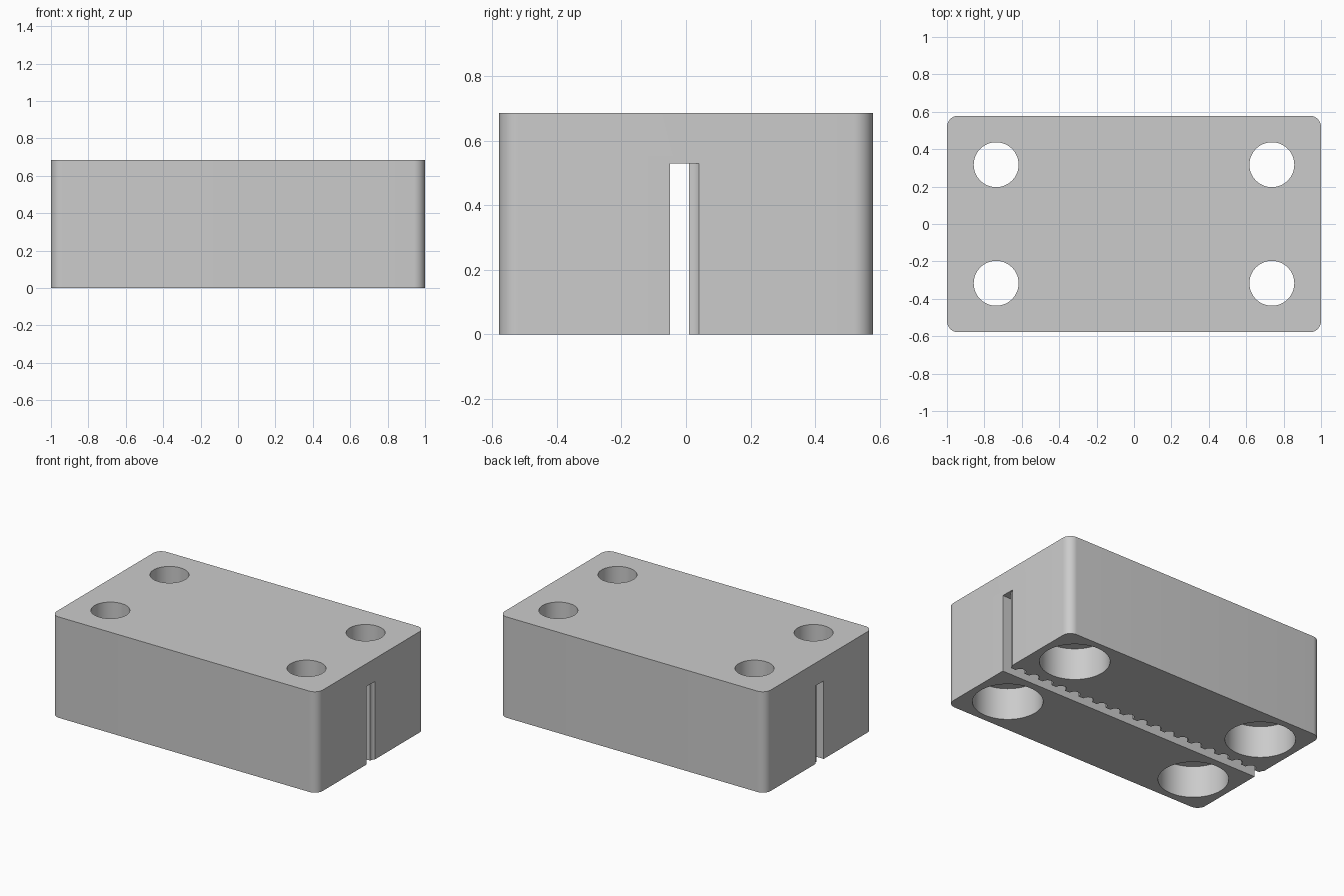
import bpy
import bmesh
from math import sin, cos, pi

old = bpy.data.objects.get("Cube")
if old:
    bpy.data.objects.remove(old, do_unlink=True)

LENGTH, WIDTH, HEIGHT = 2.0, 1.157, 0.685
CORNER = 0.06

grey = bpy.data.materials.new("light grey")
grey.use_nodes = True
colour = (0.6, 0.6, 0.6, 1)
grey.diffuse_color = colour
grey.node_tree.nodes["Principled BSDF"].inputs["Base Color"].default_value = colour


def prism(name, outline, z0, z1):
    """Extrude a counter-clockwise outline from z0 up to z1."""
    bm = bmesh.new()
    base = bm.faces.new([bm.verts.new((x, y, z0)) for x, y in outline])
    top = bmesh.ops.extrude_face_region(bm, geom=[base])["geom"]
    bmesh.ops.translate(bm, vec=(0, 0, z1 - z0),
                        verts=[v for v in top if isinstance(v, bmesh.types.BMVert)])
    bmesh.ops.recalc_face_normals(bm, faces=bm.faces)
    mesh = bpy.data.meshes.new(name)
    bm.to_mesh(mesh)
    bm.free()
    mesh.materials.append(grey)
    obj = bpy.data.objects.new(name, mesh)
    bpy.context.collection.objects.link(obj)
    return obj


def arc(cx, cy, rx, ry, start, end, steps):
    angles = [start + (end - start) * i / steps for i in range(steps + 1)]
    return [(cx + rx * cos(a), cy + ry * sin(a)) for a in angles]


def circle(cx, cy, r, steps=64):
    return arc(cx, cy, r, r, 0, 2 * pi, steps)[:-1]


def cut(target, cutter):
    bpy.context.view_layer.objects.active = target
    mod = target.modifiers.new("cut", 'BOOLEAN')
    mod.operation = 'DIFFERENCE'
    mod.solver = 'EXACT'
    mod.object = cutter
    bpy.ops.object.modifier_apply(modifier=mod.name)
    bpy.data.objects.remove(cutter, do_unlink=True)


# Block with rounded upright corners
outline = []
for i, (sx, sy) in enumerate([(1, 1), (-1, 1), (-1, -1), (1, -1)]):
    outline += arc(sx * (LENGTH / 2 - CORNER), sy * (WIDTH / 2 - CORNER),
                   CORNER, CORNER, i * pi / 2, (i + 1) * pi / 2, 10)
block = prism("clamp_block", outline, 0, HEIGHT)

# Belt slot, open below, with a row of rounded tooth grooves on its back wall
GROOVES, FIRST, HALF, DEPTH = 20, 1.021, 0.035, 0.037
pitch = 2 * FIRST / (GROOVES - 1)
slot = [(-1.1, -0.05), (1.1, -0.05), (1.1, 0.01)]
for k in range(GROOVES):
    slot += arc(FIRST - k * pitch, 0.01, HALF, DEPTH, 0, pi, 10)
slot.append((-1.1, 0.01))
cut(block, prism("slot_cutter", slot, -0.1, 0.53))

# Four bolt holes, counterbored from below
for sx in (-1, 1):
    for sy in (-1, 1):
        x, y = sx * 0.737, sy * 0.317
        cut(block, prism("bolt_cutter", circle(x, y, 0.12), -0.1, HEIGHT + 0.1))
        cut(block, prism("bore_cutter", circle(x, y, 0.215), -0.1, 0.215))

# Smooth the curved walls and keep the edges sharp
bpy.ops.object.select_all(action='DESELECT')
block.select_set(True)
bpy.context.view_layer.objects.active = block
bpy.ops.object.shade_smooth_by_angle(angle=pi / 6)
